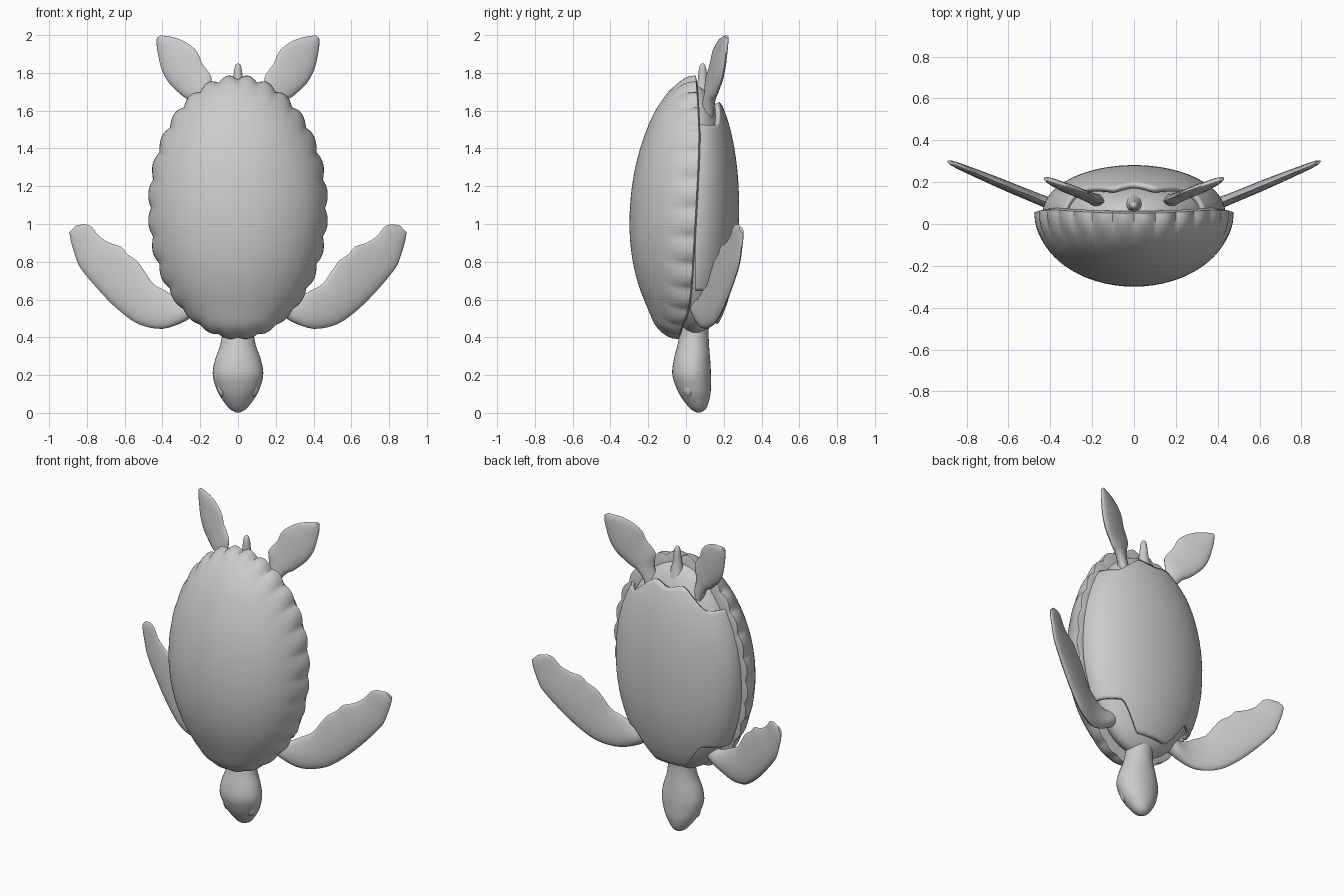
import bpy, bmesh, math

if "Cube" in bpy.data.objects:
    bpy.data.objects.remove(bpy.data.objects["Cube"])

ZC = 1.085  # shell centre height


def make(name, verts, faces, angle=50):
    me = bpy.data.meshes.new(name)
    me.from_pydata(verts, [], faces)
    bm = bmesh.new()
    bm.from_mesh(me)
    bmesh.ops.recalc_face_normals(bm, faces=bm.faces)
    bm.to_mesh(me)
    bm.free()
    ob = bpy.data.objects.new(name, me)
    bpy.context.collection.objects.link(ob)
    return finish(ob, angle)


def finish(ob, angle=50):
    bpy.ops.object.select_all(action='DESELECT')
    ob.select_set(True)
    bpy.context.view_layer.objects.active = ob
    bpy.ops.object.shade_smooth_by_angle(angle=math.radians(angle))
    return ob


def spline(rows, steps):
    # Catmull-Rom through rows of numbers
    out = []
    for i in range(len(rows) - 1):
        a, b, c, d = (rows[max(i - 1, 0)], rows[i], rows[i + 1], rows[min(i + 2, len(rows) - 1)])
        for k in range(steps):
            t = k / steps
            out.append([0.5 * (2*q + (r - p)*t + (2*p - 5*q + 4*r - s)*t*t + (3*q - p - 3*r + s)*t**3)
                        for p, q, r, s in zip(a, b, c, d)])
    out.append(list(rows[-1]))
    return out


def loft(name, rings):
    n = len(rings[0])
    faces = [(r*n + i, r*n + (i + 1) % n, (r + 1)*n + (i + 1) % n, (r + 1)*n + i)
             for r in range(len(rings) - 1) for i in range(n)]
    faces += [tuple(range(n)), tuple(range((len(rings) - 1)*n, len(rings)*n))]
    return make(name, [p for r in rings for p in r], faces)


def mirror(ob, pivot=None):
    m = ob.modifiers.new("mirror", 'MIRROR')
    m.use_axis = (True, False, False)
    m.use_mirror_merge = False
    m.mirror_object = pivot
    return ob


def lerp_table(table, x):
    for (x0, y0), (x1, y1) in zip(table, table[1:]):
        if x <= x1:
            t = max(0, (x - x0) / (x1 - x0))
            return y0 + (y1 - y0)*t
    return table[-1][1]


def smooth(a, b, x):
    t = min(1, max(0, (x - a) / (b - a)))
    return t*t*(3 - 2*t)


# Carapace: ellipsoid dome with a scalloped rim and a tucked lip
RIM = spline([(0.36, -0.055), (0.45, -0.035), (0.6, 0.008), (1.0, 0.035),
              (1.4, 0.055), (1.6, 0.052), (1.8, 0.04)], 6)
SEG, LOBES = 224, 28
profile = [(math.sin(k/20*math.pi/2), -0.337*math.cos(k/20*math.pi/2)) for k in range(1, 21)]
profile += [(1.0, 0.012), (0.95, 0.02), (0.80, 0.012)]
verts = [(0, lerp_table(RIM, ZC) - 0.337, ZC)]
for k, (s, dy) in enumerate(profile):
    for i in range(SEG):
        a = 2*math.pi*i/SEG
        wave = abs(math.sin(a*LOBES/2)) - 0.4
        amp = 0.036 * (0.45 + 0.55*smooth(0.45, 0.8, ZC - 0.69*math.cos(a)))
        r = s * (1 + amp*wave*s**26)
        zt = -s*math.cos(a)
        z = ZC - 0.69*r*math.cos(a)
        verts.append((0.468*r*math.sin(a), lerp_table(RIM, z) + dy*(1 - 0.15*zt**4), z))
faces = [(0, 1 + i, 1 + (i + 1) % SEG) for i in range(SEG)]
for k in range(len(profile) - 1):
    b = 1 + k*SEG
    faces += [(b + i, b + SEG + i, b + SEG + (i + 1) % SEG, b + (i + 1) % SEG) for i in range(SEG)]
make("carapace", verts, faces)

# Soft body inside the shell
bpy.ops.mesh.primitive_uv_sphere_add(segments=48, ring_count=32, location=(0, 0.05, 1.07))
body = bpy.context.object
body.name = "body"
body.scale = (0.40, 0.19, 0.66)
finish(body)

# Belly plate with cut-outs for shoulders and hips
NU, NV = 64, 48
verts = []
for j in range(NV + 1):
    for i in range(NU + 1):
        u = -1 + 2*i/NU
        top = 1.62 + 0.02*smooth(0, 0.25, abs(u)) - 0.12*smooth(0.25, 0.6, abs(u))
        low = 0.48 + 0.17*smooth(0.28, 0.5, abs(u))
        z = low + (top - low)*j/NV
        w = math.sqrt(1 - abs((z - 1.07)/0.68)**2.1)
        a = u*math.pi/2
        verts.append((0.425*w*math.sin(a), 0.05 + 0.219*w*math.cos(a), z))
faces = [(j*(NU + 1) + i, j*(NU + 1) + i + 1, (j + 1)*(NU + 1) + i + 1, (j + 1)*(NU + 1) + i)
         for j in range(NV) for i in range(NU)]
plate = make("belly_plate", verts, faces)
sol = plate.modifiers.new("thickness", 'SOLIDIFY')
sol.thickness = 0.025
sol.offset = 0

# Head and neck: z, half width, front y, back y
head_rows = spline([(0.003, 0.012, 0.055, 0.08), (0.025, 0.048, 0.02, 0.108), (0.09, 0.096, -0.03, 0.128),
                    (0.15, 0.122, -0.058, 0.132), (0.21, 0.134, -0.073, 0.132), (0.28, 0.122, -0.065, 0.128),
                    (0.36, 0.094, -0.045, 0.122), (0.44, 0.082, -0.03, 0.12), (0.52, 0.09, -0.03, 0.13),
                    (0.62, 0.08, 0.0, 0.13)], 4)
rings = []
for z, w, y0, y1 in head_rows:
    rings.append([(w*math.cos(a), (y0 + y1)/2 + (y1 - y0)/2*math.sin(a), z)
                  for a in (2*math.pi*i/32 for i in range(32))])
head = loft("head", rings)

# Eyes
bpy.ops.mesh.primitive_uv_sphere_add(segments=20, ring_count=12, location=(0.092, 0.01, 0.115))
eye = bpy.context.object
eye.name = "eyes"
eye.scale = (0.013, 0.022, 0.03)
eye.rotation_euler = (0, math.radians(22), math.radians(-25))
finish(eye)
mirror(eye, head)

# Tail
rings = []
for z, r in spline([(1.62, 0.06), (1.7, 0.038), (1.76, 0.026), (1.81, 0.021), (1.84, 0.014), (1.85, 0.004)], 3):
    rings.append([(r*math.cos(a), 0.088 + r*math.sin(a), z)
                  for a in (2*math.pi*i/20 for i in range(20))])
loft("tail", rings)


# Flippers: leading x z, trailing x z, half thickness; plane tilts back outward
def flipper(name, rows, y_of):
    rings = []
    for lx, lz, tx, tz, th in spline(rows, 3):
        ring = []
        for i in range(20):
            a = 2*math.pi*i/20
            f = 0.5 + 0.5*math.cos(a)
            x, z = tx + (lx - tx)*f, tz + (lz - tz)*f
            ring.append((x, y_of(x, z) + th*math.sin(a)*(0.6 + 0.4*f), z))
        rings.append(ring)
    mirror(loft(name, rings))


flipper("front_flippers", [
    (0.10, 0.58, 0.16, 0.72, 0.06), (0.23, 0.515, 0.25, 0.62, 0.05), (0.30, 0.475, 0.31, 0.61, 0.042),
    (0.40, 0.445, 0.39, 0.65, 0.036), (0.50, 0.46, 0.45, 0.685, 0.034), (0.57, 0.495, 0.495, 0.75, 0.033),
    (0.65, 0.56, 0.535, 0.805, 0.032), (0.71, 0.62, 0.585, 0.84, 0.03), (0.76, 0.675, 0.62, 0.88, 0.028),
    (0.81, 0.735, 0.68, 0.90, 0.025), (0.845, 0.785, 0.735, 0.935, 0.022), (0.868, 0.85, 0.775, 0.985, 0.02),
    (0.885, 0.91, 0.815, 0.998, 0.017), (0.893, 0.955, 0.86, 0.99, 0.01)],
    lambda x, z: 0.095 + 0.415*(x - 0.40) + 0.04*math.exp(-((x - 0.2)/0.12)**2))

flipper("rear_flippers", [
    (0.18, 1.48, 0.08, 1.54, 0.05), (0.21, 1.59, 0.14, 1.64, 0.04), (0.25, 1.65, 0.15, 1.70, 0.034),
    (0.29, 1.675, 0.14, 1.77, 0.032), (0.34, 1.72, 0.16, 1.81, 0.03), (0.375, 1.76, 0.19, 1.85, 0.03),
    (0.405, 1.82, 0.215, 1.91, 0.028), (0.42, 1.88, 0.265, 1.955, 0.024), (0.43, 1.94, 0.33, 1.985, 0.02),
    (0.43, 1.985, 0.41, 1.999, 0.012)],
    lambda x, z: 0.108 + 0.33*(x - 0.15) + 0.06*(z - 1.7))
